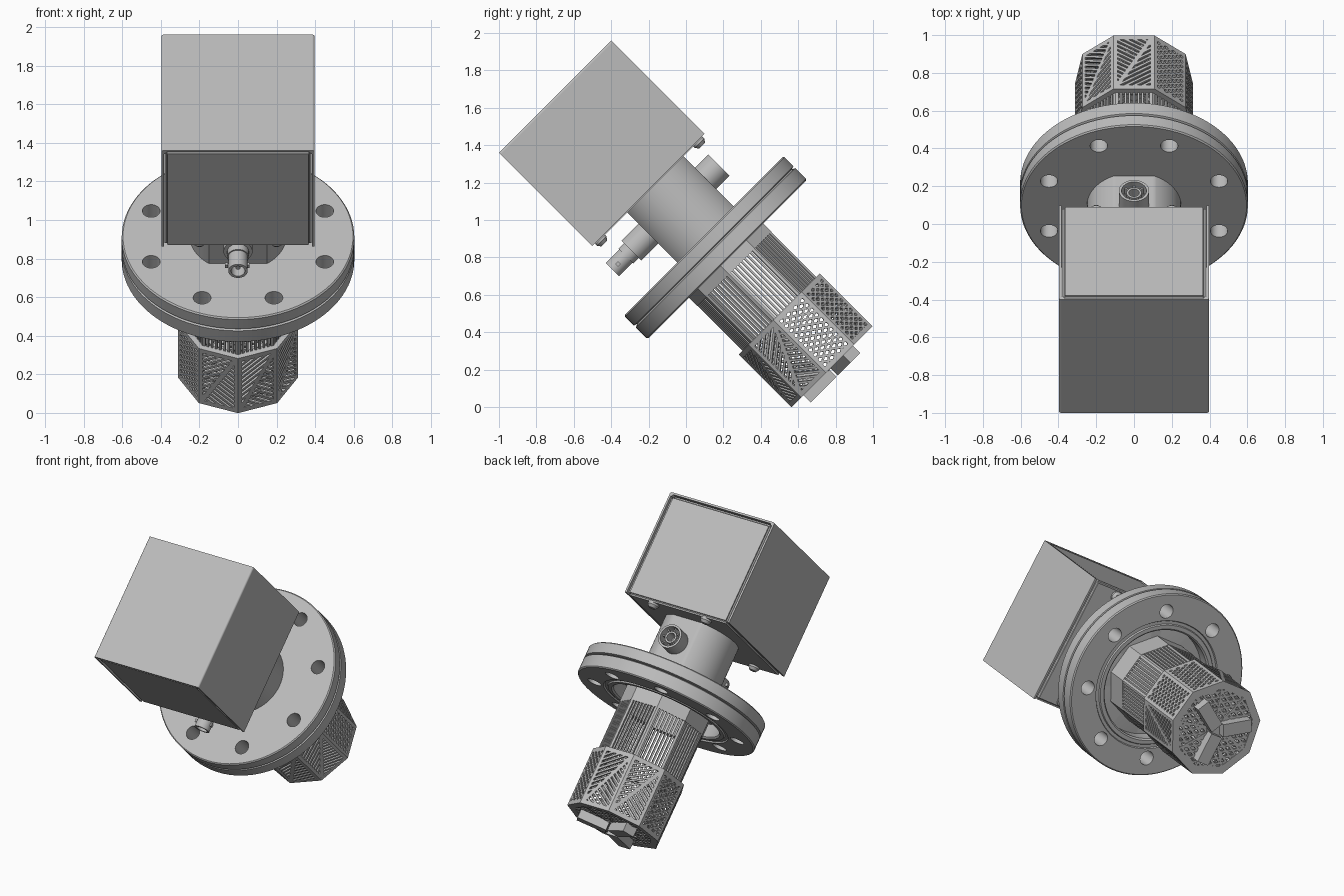
import bpy, bmesh, math
from mathutils import Matrix, Vector

if "Cube" in bpy.data.objects:
    bpy.data.objects.remove(bpy.data.objects["Cube"])

# The whole instrument leans 45 degrees: local z is its own axis
TILT = Matrix.Translation((0, .505, .505)) @ Matrix.Rotation(math.radians(45), 4, 'X')

metal = bpy.data.materials.new("grey_metal")
metal.use_nodes = True
metal.diffuse_color = (.5, .5, .5, 1)
metal.node_tree.nodes["Principled BSDF"].inputs["Base Color"].default_value = (.5, .5, .5, 1)


def finish(bm, name, smooth=False):
    bmesh.ops.recalc_face_normals(bm, faces=bm.faces)
    me = bpy.data.meshes.new(name)
    bm.to_mesh(me)
    bm.free()
    me.materials.append(metal)
    ob = bpy.data.objects.new(name, me)
    bpy.context.collection.objects.link(ob)
    ob.matrix_world = TILT
    bpy.ops.object.select_all(action='DESELECT')
    ob.select_set(True)
    bpy.context.view_layer.objects.active = ob
    if smooth:
        bpy.ops.object.shade_smooth_by_angle(angle=math.radians(30))
    return ob


def box(bm, lo, hi, m=Matrix()):
    lo, hi = Vector(lo), Vector(hi)
    s = Matrix.Diagonal((hi - lo).to_4d())
    return bmesh.ops.create_cube(bm, size=1, matrix=m @ Matrix.Translation((lo + hi) / 2) @ s)["verts"]


def lathe(bm, profile, n=64, m=Matrix(), closed=True):
    """Revolve a (radius, height) outline about z, first corner towards -y."""
    rings = []
    for r, z in profile:
        if r == 0:
            rings.append([bm.verts.new(m @ Vector((0, 0, z)))] * n)
        else:
            a = [math.tau * i / n for i in range(n)]
            rings.append([bm.verts.new(m @ Vector((r * math.sin(t), -r * math.cos(t), z))) for t in a])
    for j in range(len(rings) if closed else len(rings) - 1):
        p, q = rings[j], rings[(j + 1) % len(rings)]
        for i in range(n):
            k = (i + 1) % n
            vs = list(dict.fromkeys([p[i], p[k], q[k], q[i]]))
            if len(vs) > 2:
                bm.faces.new(vs)


def bar(bm, m, p, q, width, depth):
    """Flat strip from p to q in the plane of m."""
    p, q = Vector(p), Vector(q)
    d = q - p
    if d.length < .004:
        return
    turn = Matrix.Translation((*((p + q) / 2), 0)) @ Matrix.Rotation(math.atan2(d.y, d.x), 4, 'Z')
    box(bm, (-d.length / 2, -width / 2, -depth), (d.length / 2, width / 2, 0), m @ turn)


def hatch(bm, m, w, h, angle, step, width, depth, keep=lambda x, y: True):
    """Parallel strips clipped to a w by h rectangle centred on m."""
    d = Vector((math.cos(angle), math.sin(angle)))
    n = Vector((-d.y, d.x))
    reach = int((w + h) / step)
    for i in range(-reach, reach + 1):
        o = n * (i + .5) * step
        s = [t / 200 * (w + h) - (w + h) / 2 for t in range(201)]
        pts = [o + d * t for t in s]
        pts = [p for p in pts if abs(p.x) < w / 2 and abs(p.y) < h / 2 and keep(p.x, p.y)]
        if len(pts) > 1:
            bar(bm, m, pts[0], pts[-1], width, depth)


# Electronics housing: chassis, and a folded cover over top and sides
HX, V0, V1, A0, A1 = .397, -.459, .389, .958, 1.669
VC = (V0 + V1) / 2
bm = bmesh.new()
box(bm, (-.38, V0 + .003, A0), (.38, V1 - .003, A1 - .018))
bmesh.ops.bevel(bm, geom=[e for e in bm.edges], offset=.015, segments=3, affect='EDGES')
finish(bm, "housing_chassis", True)

bm = bmesh.new()
for s in (-1, 1):
    x = sorted((s * HX, s * (HX - .013)))
    box(bm, (x[0], V0, A0 + .006), (x[1], V1, A1 - .013))
box(bm, (-HX + .013, V0, A1 - .013), (HX - .013, V1, A1))
for s in (-1, 1):
    lathe(bm, [(0, V0), (.013, V0), (.013, V1), (0, V1)], 24,
          Matrix.Translation((s * (HX - .013), 0, A1 - .013)) @ Matrix.Rotation(-math.pi / 2, 4, 'X'), False)
finish(bm, "housing_cover", True)

# Screw heads under the housing
bm = bmesh.new()
for x in (-.2, .2):
    for v in (VC - .37, VC + .37):
        lathe(bm, [(0, A0 + .01), (.036, A0 + .01), (.036, A0 - .012), (.022, A0 - .03), (0, A0 - .03)],
              24, Matrix.Translation((x, v, 0)), False)
finish(bm, "housing_screws", True)

# Neck: round body with two flats
bm = bmesh.new()
lathe(bm, [(0, .57), (.25, .57), (.25, A0), (0, A0)], closed=False)
for v, s in ((-.2, -1), (.225, 1)):
    cut = bmesh.ops.bisect_plane(bm, geom=bm.verts[:] + bm.edges[:] + bm.faces[:],
                                 plane_co=(0, v, 0), plane_no=(0, s, 0), clear_outer=True)
    edges = [e for e in cut["geom_cut"] if isinstance(e, bmesh.types.BMEdge)]
    bmesh.ops.holes_fill(bm, edges=edges)
finish(bm, "neck", True)

# Sockets on the neck flats
bm = bmesh.new()
back = Matrix.Translation((0, 0, .79)) @ Matrix.Rotation(-math.pi / 2, 4, 'X')
lathe(bm, [(.08, .2), (.08, .325), (.066, .325), (.066, .2)], 40, back)
lathe(bm, [(0, .23), (.04, .23), (.04, .31), (.028, .31), (.028, .24), (0, .24)], 24, back, False)
for i in range(8):
    m = back @ Matrix.Rotation(i * math.tau / 8, 4, 'Z')
    box(bm, (.038, -.004, .2), (.068, .004, .3), m)
finish(bm, "back_socket", True)

bm = bmesh.new()
front = Matrix.Translation((0, 0, .798)) @ Matrix.Rotation(math.pi / 2, 4, 'X')
lathe(bm, [(0, .18), (.075, .18), (.075, .33), (.056, .33), (.056, .37), (.05, .37), (.05, .473),
           (.036, .473), (.036, .38), (.012, .38), (.012, .45), (0, .45)], 40, front, False)
for s in (-1, 1):
    box(bm, (s * .055 - .012, -.01, .42), (s * .055 + .004, .01, .44), front)
finish(bm, "front_socket", True)

# Pair of bolted flanges
bm = bmesh.new()
lathe(bm, [(0, .499), (.585, .499), (.603, .505), (.603, .573), (.596, .58), (0, .58)], 96, closed=False)
upper = finish(bm, "upper_flange")
bm = bmesh.new()
lathe(bm, [(.36, .499), (.585, .499), (.603, .49), (.603, .41), (.596, .403),
           (.425, .403), (.42, .412), (.4, .412), (.395, .403), (.37, .403), (.36, .413)], 96)
lower = finish(bm, "lower_flange")
bm = bmesh.new()
for i in range(8):
    t = math.tau * (i + .5) / 8
    lathe(bm, [(0, .3), (.046, .3), (.046, .7), (0, .7)], 32,
          Matrix.Translation((.487 * math.cos(t), .487 * math.sin(t), 0)), False)
cutter = finish(bm, "bolt_hole_cutter")
cutter.hide_render = True
for ob in (upper, lower):
    bpy.context.view_layer.objects.active = ob
    mod = ob.modifiers.new("bolt_holes", 'BOOLEAN')
    mod.object, mod.operation, mod.solver = cutter, 'DIFFERENCE', 'EXACT'
    bpy.ops.object.modifier_apply(modifier=mod.name)
    bpy.ops.object.select_all(action='DESELECT')
    ob.select_set(True)
    bpy.ops.object.shade_smooth_by_angle(angle=math.radians(30))
bpy.data.objects.remove(cutter)

# Nine-sided cage
SIDES = 9
HALF = math.pi / SIDES


def facet(k, radius, height):
    t = (2 * k + 1) * HALF
    s, c, a = math.sin(t), math.cos(t), radius * math.cos(HALF)
    return Matrix(((c, 0, s, s * a), (s, 0, -c, -c * a), (0, 1, 0, height), (0, 0, 0, 1)))


R1, R2 = .287, .316
bm = bmesh.new()
w = 2 * R1 * math.sin(HALF)
for k in range(SIDES):
    m = facet(k, R1, .185)
    for s in (-1, 1):
        bar(bm, m, (s * (w / 2 - .008), -.2), (s * (w / 2 - .008), .2), .016, .014)
    for i in range(-3, 4):
        bar(bm, m, (i * .023, -.2), (i * .023, .2), .011, .012)
lathe(bm, [(R1 + .002, .5), (R1 + .002, .34), (R1 - .015, .34), (R1 - .015, .5)], SIDES)
finish(bm, "upper_cage")

bm = bmesh.new()
w, h = 2 * R2 * math.sin(HALF), .4
for k in range(SIDES):
    m = facet(k, R2, -.2)
    for s in (-1, 1):
        bar(bm, m, (s * (w / 2 - .01), -h / 2), (s * (w / 2 - .01), h / 2), .02, .014)
        bar(bm, m, (-w / 2, s * (h / 2 - .014)), (w / 2, s * (h / 2 - .014)), .028, .014)
    inner = (w - .03, h - .04)
    if k % 4 in (2, 3):    # diamond mesh
        for a in (.6, -.6):
            hatch(bm, m, *inner, a, .03, .012, .012)
    else:                  # diagonal brace with hatching either side
        slope = h / w
        bar(bm, m, (-w / 2 + .015, -h / 2 + .02), (w / 2 - .015, h / 2 - .02), .024, .014)
        hatch(bm, m, *inner, .6, .026, .013, .012, lambda x, y: y > slope * x)
        hatch(bm, m, *inner, -.6, .026, .013, .012, lambda x, y: y < slope * x)
lathe(bm, [(R2, 0), (R2, -.02), (R1 - .015, -.02), (R1 - .015, 0)], SIDES)
finish(bm, "lower_cage")

# Vented end plate with three radial feet
bm = bmesh.new()
lathe(bm, [(R2, -.38), (R2, -.4), (.265, -.4), (.265, -.38)], SIDES)
end = Matrix.Translation((0, 0, -.383))
for a in (.5, -.5):
    hatch(bm, end, .56, .56, a, .037, .016, .014, lambda x, y: x * x + y * y < .075)
lathe(bm, [(0, -.38), (.06, -.38), (.06, -.402), (0, -.402)], 18, closed=False)
for i in range(SIDES):
    t = (2 * i) * HALF
    bar(bm, end, (0, 0), (.29 * math.sin(t), -.29 * math.cos(t)), .016, .017)
finish(bm, "end_plate")

bm = bmesh.new()
for i in range(3):
    m = Matrix.Rotation(i * math.tau / 3, 4, 'Z')
    box(bm, (-.042, -.225, -.455), (.042, -.03, -.385), m)
finish(bm, "feet")
